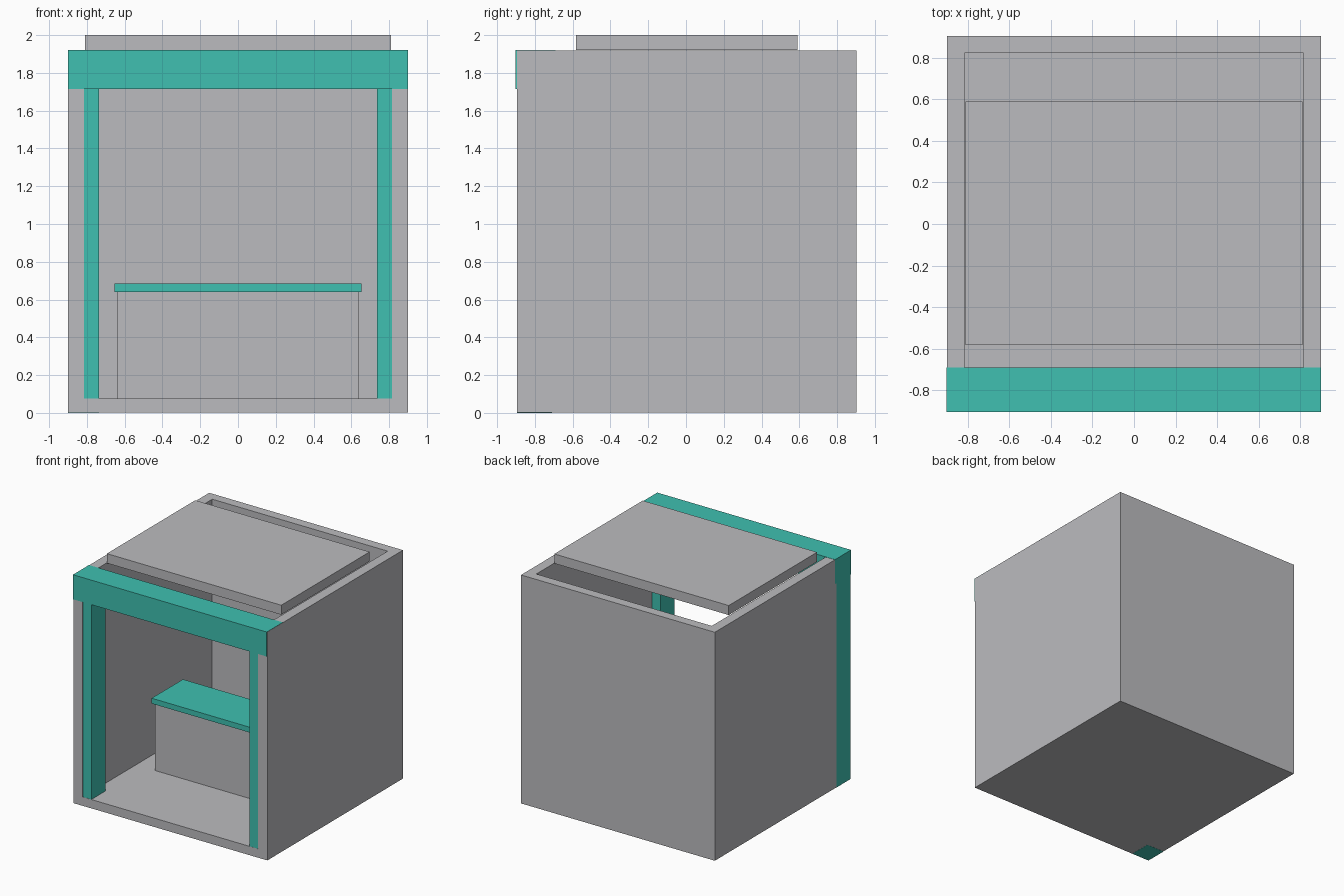
import bpy
import bmesh

cube = bpy.data.objects.get("Cube")
if cube:
    bpy.data.objects.remove(cube, do_unlink=True)


def material(name, rgb):
    mat = bpy.data.materials.new(name)
    mat.use_nodes = True
    mat.diffuse_color = (*rgb, 1)
    mat.node_tree.nodes["Principled BSDF"].inputs["Base Color"].default_value = (*rgb, 1)
    return mat


GREY = material("light grey", (0.50, 0.50, 0.52))
TEAL = material("teal", (0.05, 0.53, 0.44))


def prism(name, outline, z0, z1, mat):
    """Extrude a plan outline from z0 up to z1."""
    bm = bmesh.new()
    base = bm.faces.new([bm.verts.new((x, y, z0)) for x, y in outline])
    new = bmesh.ops.extrude_face_region(bm, geom=[base])["geom"]
    top = [v for v in new if isinstance(v, bmesh.types.BMVert)]
    bmesh.ops.translate(bm, verts=top, vec=(0, 0, z1 - z0))
    bmesh.ops.recalc_face_normals(bm, faces=bm.faces)
    mesh = bpy.data.meshes.new(name)
    bm.to_mesh(mesh)
    bm.free()
    mesh.materials.append(mat)
    obj = bpy.data.objects.new(name, mesh)
    bpy.context.collection.objects.link(obj)
    return obj


def box(name, x0, x1, y0, y1, z0, z1, mat):
    return prism(name, [(x0, y0), (x1, y0), (x1, y1), (x0, y1)], z0, z1, mat)


HALF, INNER = 0.9, 0.815
FRONT, BACK = -0.896, 0.903
BACK_INNER = 0.822
FLOOR, TOP = 0.075, 1.92
SKIN = 0.001  # keeps flush faces from overlapping

# Walls: one U-shaped plan, open at the front and top
prism("walls", [(-HALF, FRONT), (-INNER, FRONT), (-INNER, BACK_INNER),
                (INNER, BACK_INNER), (INNER, FRONT), (HALF, FRONT),
                (HALF, BACK), (-HALF, BACK)], SKIN, TOP - SKIN, GREY)
box("floor", -INNER, INNER, FRONT, BACK_INNER, SKIN, FLOOR, GREY)

# Raised roof panel
box("roof_panel", -0.81, 0.81, -0.583, 0.59, TOP, 2.0, GREY)

# Front posts: the right one shows on the outer side, the left one is clad
post_front, post_back = FRONT + SKIN, -0.71
box("right_post", -HALF - SKIN, -0.735, post_front, post_back, 0, 1.715, TEAL)
box("left_post", 0.735, HALF - SKIN, post_front, post_back, 2 * SKIN, 1.715, TEAL)

# Fascia beam across the front
box("fascia", -HALF - SKIN, HALF - SKIN, -0.903, -0.69, 1.715, TOP + SKIN, TEAL)

# Counter with overhanging top
box("counter_base", -0.64, 0.64, -0.19, 0.19, FLOOR, 0.64, GREY)
box("counter_top", -0.655, 0.655, -0.21, 0.205, 0.64, 0.685, TEAL)
